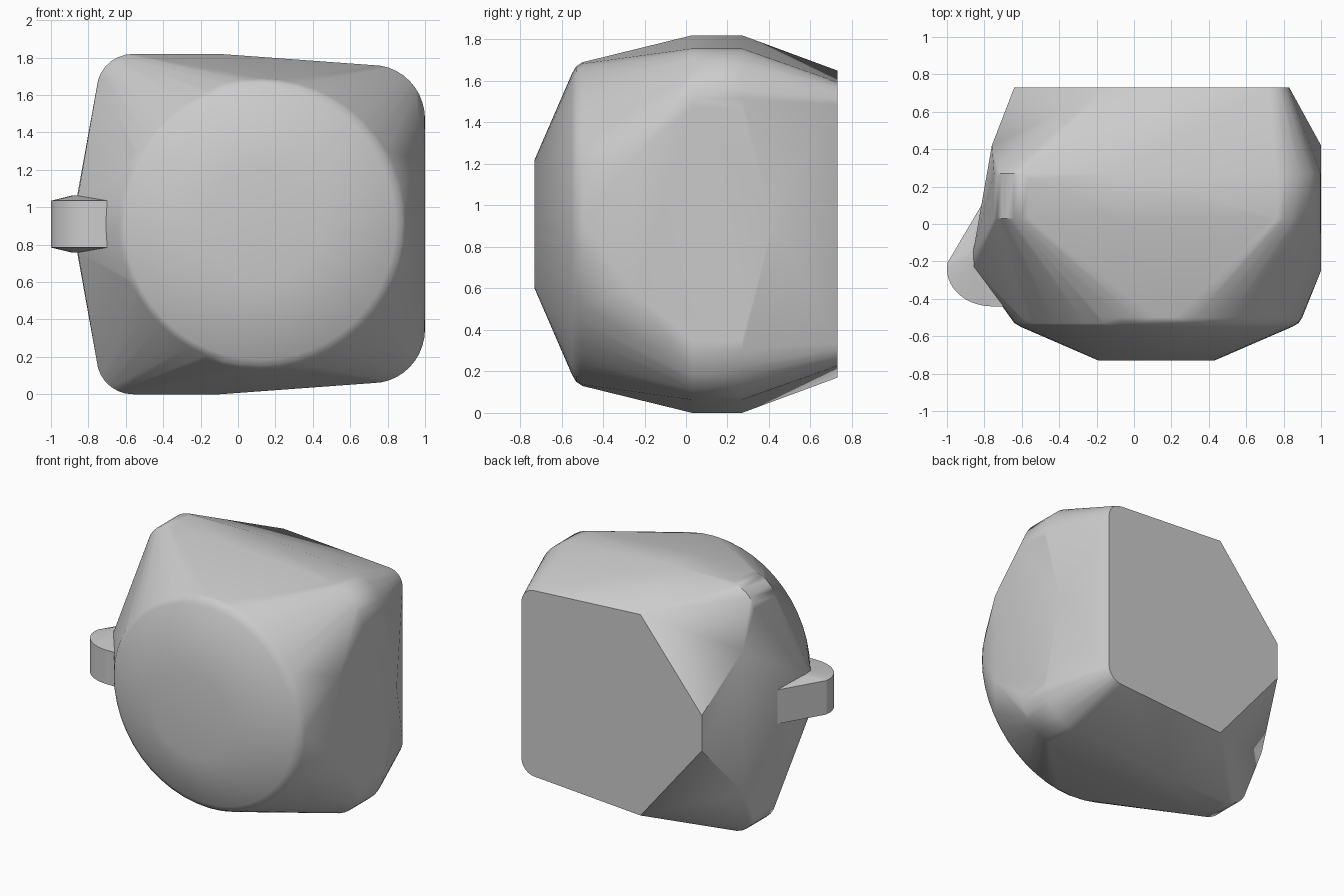
import bpy, bmesh, math
from mathutils import Vector

cube = bpy.data.objects.get("Cube")
if cube:
    bpy.data.objects.remove(cube, do_unlink=True)

grey = bpy.data.materials.new("plain grey")
grey.use_nodes = True
grey.diffuse_color = (0.6, 0.6, 0.6, 1)
grey.node_tree.nodes["Principled BSDF"].inputs["Base Color"].default_value = (0.6, 0.6, 0.6, 1)

MID = 0.91  # height of the horizontal symmetry plane


def arc(cx, cz, r_x, r_z, a0, a1, n):
    """Points on an elliptical arc, angles in degrees."""
    return [(cx + r_x * math.cos(math.radians(a0 + (a1 - a0) * i / n)),
             cz + r_z * math.sin(math.radians(a0 + (a1 - a0) * i / n))) for i in range(n + 1)]


def mirrored(points):
    """Add the copy of each point below the symmetry plane."""
    return points + [(x, y, 2 * MID - z) for x, y, z in points]


def hull_object(name, points, angle):
    """Convex solid around the points, with smooth shading up to an angle."""
    bm = bmesh.new()
    for p in points:
        bm.verts.new(p)
    res = bmesh.ops.convex_hull(bm, input=bm.verts)
    loose = [v for v in bm.verts if not v.link_faces]
    bmesh.ops.delete(bm, geom=loose, context='VERTS')
    bmesh.ops.dissolve_limit(bm, angle_limit=math.radians(0.6), verts=bm.verts, edges=bm.edges)
    bmesh.ops.recalc_face_normals(bm, faces=bm.faces)
    mesh = bpy.data.meshes.new(name)
    bm.to_mesh(mesh)
    bm.free()
    mesh.materials.append(grey)
    obj = bpy.data.objects.new(name, mesh)
    bpy.context.collection.objects.link(obj)
    bpy.ops.object.select_all(action='DESELECT')
    obj.select_set(True)
    bpy.context.view_layer.objects.active = obj
    bpy.ops.object.shade_smooth_by_angle(angle=math.radians(angle))
    mod = obj.modifiers.new("even shading", 'WEIGHTED_NORMAL')
    mod.keep_sharp = True
    return obj


# Body: front disc and rounded rim
body = []
for y, r in ((-0.73, 0.31), (-0.55, 0.725), (-0.53, 0.76), (-0.50, 0.78)):
    body += [(0.12 + x, y, MID + z) for x, z in arc(0, 0, r, r, 0, 352.5, 47)]

# Body: widest rounded section, upper half
upper = []
for y in (0.03, 0.27):
    upper += [(x, y, z) for x, z in arc(0.72, 1.47, 0.28, 0.29, 0, 90, 10)]
    upper += [(-0.1, y, 1.82)]
    upper += [(x, y - (0.03 if y > 0.1 and x > -0.6 else 0), z)
              for x, z in arc(-0.56, 1.63, 0.195, 0.19, 90, 165, 6)]

# Body: side ridges and chamfer corners
upper += [(1.0, -0.25, 1.24), (1.0, 0.42, 0.92),
          (-0.86, -0.15, 1.06), (-0.855, -0.23, 1.06), (-0.76, 0.42, 1.435)]

# Body: flat back with two rounded corners
upper += [(x, 0.73, z) for x, z in arc(0.72, 1.485, 0.11, 0.11, 0, 90, 6)]
upper += [(-0.14, 0.73, 1.65), (-0.64, 0.73, 1.04)]
hull_object("body", body + mirrored(upper), 32)

# Side lug: teardrop outline with gently crowned top and bottom
outline = [(-0.81, 0.11), (-0.70, 0.11), (-0.60, -0.20), (-0.70, -0.44)]
outline += arc(-0.76, -0.24, 0.24, 0.20, 275, 170, 16)
lug = [(x, y, 1.035) for x, y in outline]
lug += [(-0.86 + x, -0.18 + y, 1.062) for x, y in arc(0, 0, 0.03, 0.05, 0, 315, 7)]
hull_object("side_lug", mirrored(lug), 30)
